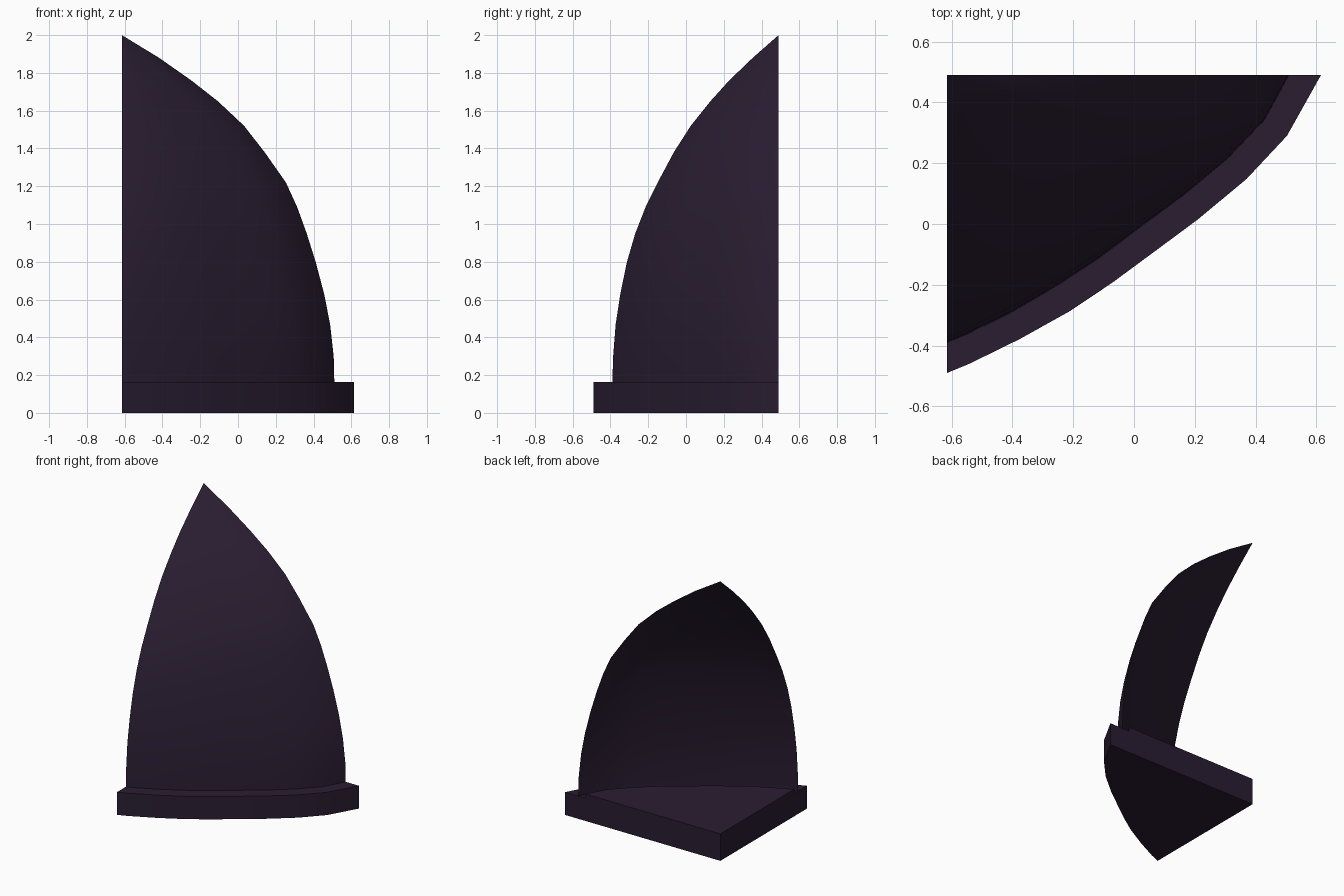
import bpy, bmesh

if "Cube" in bpy.data.objects:
    bpy.data.objects.remove(bpy.data.objects["Cube"])

CX, CY = -0.615, 0.49   # inner corner, directly below the tip
BASE_Z = 0.163          # top of the outer rim
FLOOR_Z = 0.193         # top of the raised inner floor

purple = bpy.data.materials.new("dark purple")
purple.diffuse_color = (0.0225, 0.0125, 0.031, 1)
purple.use_nodes = True
purple.node_tree.nodes["Principled BSDF"].inputs["Base Color"].default_value = purple.diffuse_color


def finish(bm, name):
    mesh = bpy.data.meshes.new(name)
    bm.to_mesh(mesh)
    bm.free()
    mesh.materials.append(purple)
    obj = bpy.data.objects.new(name, mesh)
    bpy.context.collection.objects.link(obj)
    bpy.ops.object.select_all(action='DESELECT')
    obj.select_set(True)
    bpy.context.view_layer.objects.active = obj
    bpy.ops.object.shade_smooth_by_angle(angle=0.52)
    return obj


# Base slab outline: curved outer edge, straight back and left sides
outline = [(CX, CY), (CX, -0.49), (-0.54, -0.459), (-0.375, -0.378), (-0.21, -0.286),
           (-0.07, -0.192), (0.075, -0.085), (0.21, 0.015), (0.37, 0.148),
           (0.503, 0.29), (0.615, CY)]
# Foot curve of the shell
foot = [(CX, -0.39), (-0.55, -0.363), (-0.40, -0.289), (-0.25, -0.201), (-0.11, -0.109),
        (0.035, 0.0), (0.17, 0.1), (0.307, 0.214), (0.43, 0.343), (0.51, CY)]
# Raised floor follows the foot curve, set in from the shell
floor = [(CX, CY)] + [(CX + (x - CX) * 0.95, CY + (y - CY) * 0.95) for x, y in foot]

# Slab with stepped top: outer ring at rim height, inner floor raised
bm = bmesh.new()
n = len(outline)
bottom = [bm.verts.new((x, y, 0)) for x, y in outline]
rim = [bm.verts.new((x, y, BASE_Z)) for x, y in outline]
inner_low = [bm.verts.new((x, y, BASE_Z)) for x, y in floor]
inner_high = [bm.verts.new((x, y, FLOOR_Z)) for x, y in floor]
bm.faces.new(bottom[::-1])
bm.faces.new(inner_high)
for i in range(n):
    j = (i + 1) % n
    bm.faces.new((bottom[i], bottom[j], rim[j], rim[i]))
    bm.faces.new((inner_low[i], inner_low[j], inner_high[j], inner_high[i]))
    if 0 < i < n - 1:
        bm.faces.new((rim[i], rim[j], inner_low[j], inner_low[i]))
finish(bm, "base_slab")

# Curved shell: the foot curve shrinks towards the corner as it rises to a tip
# height, x scale, y scale
profile = [(BASE_Z, 1, 1), (0.30, 0.997, 0.995), (0.47, 0.98, 0.98), (0.63, 0.952, 0.952),
           (0.80, 0.912, 0.912), (0.95, 0.87, 0.862), (1.09, 0.825, 0.8),
           (1.22, 0.772, 0.727), (1.38, 0.672, 0.63), (1.52, 0.575, 0.528),
           (1.65, 0.452, 0.41), (1.76, 0.327, 0.297), (1.88, 0.175, 0.155)]
bm = bmesh.new()
rings = [[bm.verts.new((CX + (x - CX) * sx, CY + (y - CY) * sy, z)) for x, y in foot]
         for z, sx, sy in profile]
tip = bm.verts.new((CX, CY, 2))
for low, high in zip(rings, rings[1:]):
    for i in range(len(foot) - 1):
        bm.faces.new((low[i], low[i + 1], high[i + 1], high[i]))
for i in range(len(foot) - 1):
    bm.faces.new((rings[-1][i], rings[-1][i + 1], tip))
finish(bm, "curved_shell")
